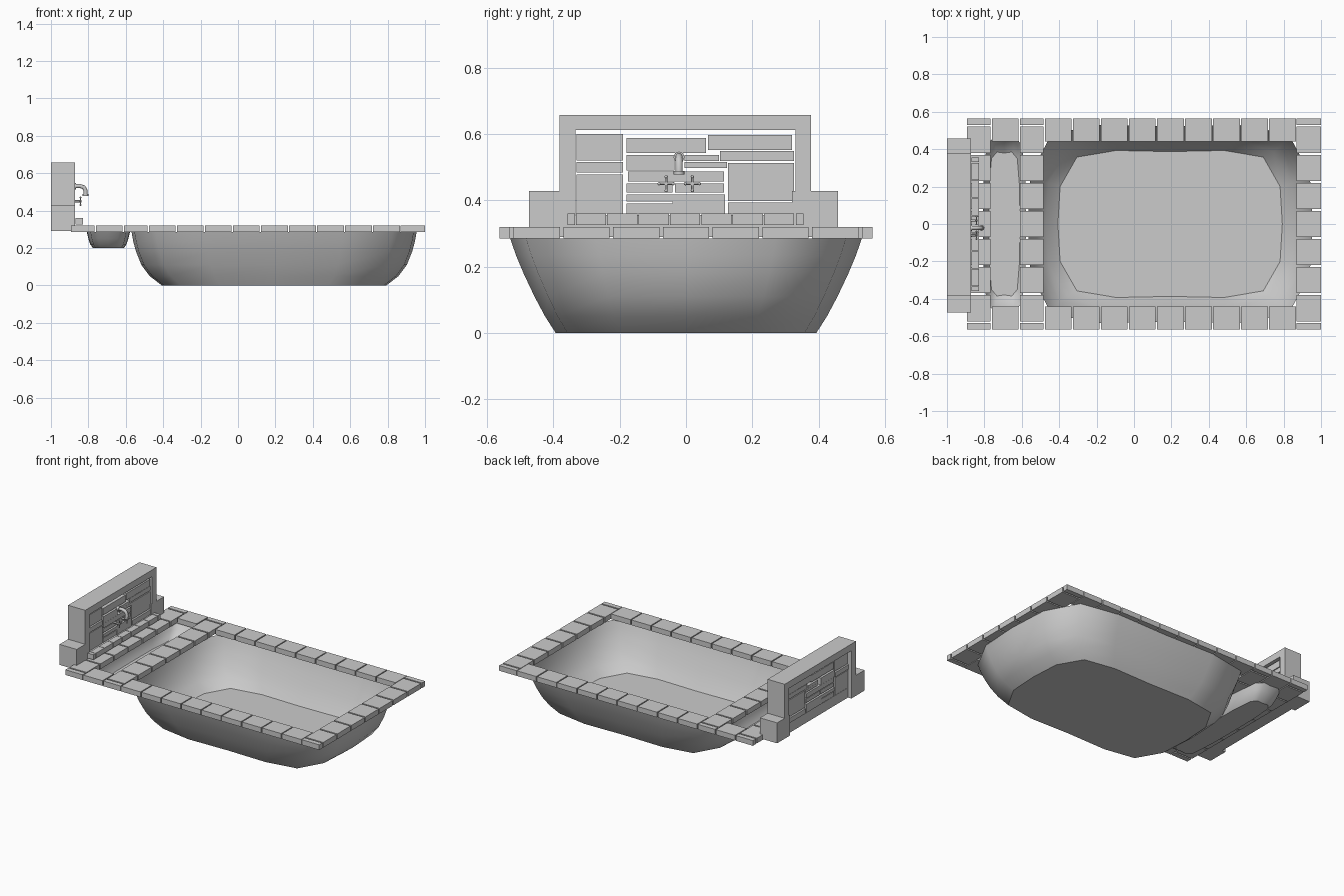
import bpy
import bmesh
from mathutils import Vector

cube = bpy.data.objects.get("Cube")
if cube:
    bpy.data.objects.remove(cube, do_unlink=True)

# One stone colour for everything
stone = bpy.data.materials.new("stone_grey")
stone.use_nodes = True
grey = (0.6, 0.6, 0.6, 1)
stone.diffuse_color = grey
stone.node_tree.nodes["Principled BSDF"].inputs["Base Color"].default_value = grey


def finish(name, bm):
    mesh = bpy.data.meshes.new(name)
    bm.to_mesh(mesh)
    bm.free()
    mesh.materials.append(stone)
    obj = bpy.data.objects.new(name, mesh)
    bpy.context.collection.objects.link(obj)
    return obj


def add_box(bm, x0, x1, y0, y1, z0, z1):
    size = Vector((x1 - x0, y1 - y0, z1 - z0))
    mid = Vector((x0 + x1, y0 + y1, z0 + z1)) / 2
    verts = bmesh.ops.create_cube(bm, size=1)["verts"]
    for v in verts:
        v.co = mid + v.co * size


def boxes(name, items):
    bm = bmesh.new()
    for item in items:
        add_box(bm, *item)
    return finish(name, bm)


def basin(name, centre_x, levels):
    """Open bowl lofted through (half_x, half_y, z) levels, floor first."""
    quarter = [(1, 0), (0.98, 0.51), (0.83, 0.91), (0.48, 1)]
    half = quarter + [(0, 0.985)] + [(-x, y) for x, y in reversed(quarter)]
    outline = half + [(x, -y) for x, y in reversed(half[1:-1])]
    bm = bmesh.new()
    rings = [[bm.verts.new((centre_x + x * hx, y * hy, z)) for x, y in outline]
             for hx, hy, z in levels]
    n = len(outline)
    for low, high in zip(rings, rings[1:]):
        for i in range(n):
            j = (i + 1) % n
            bm.faces.new((low[i], low[j], high[j], high[i])).smooth = True
    floor = bm.faces.new(list(reversed(rings[0])))
    for edge in floor.edges:
        edge.smooth = False
    return finish(name, bm)


def tube(name, points, radius):
    curve = bpy.data.curves.new(name, "CURVE")
    curve.dimensions = "3D"
    curve.bevel_depth = radius
    curve.bevel_resolution = 2
    curve.use_fill_caps = True
    curve.materials.append(stone)
    line = curve.splines.new("POLY")
    line.points.add(len(points) - 1)
    for p, co in zip(line.points, points):
        p.co = (*co, 1)
    for s in curve.splines:
        s.use_smooth = True
    obj = bpy.data.objects.new(name, curve)
    bpy.context.collection.objects.link(obj)
    return obj


# Pool bowl and small upper trough
basin("pool_basin", 0.193, [
    (0.6, 0.393, 0), (0.665, 0.425, 0.05), (0.71, 0.457, 0.11),
    (0.738, 0.49, 0.18), (0.753, 0.513, 0.235), (0.762, 0.53, 0.285)])
basin("trough_basin", -0.693, [
    (0.083, 0.385, 0.2), (0.097, 0.412, 0.22),
    (0.107, 0.44, 0.25), (0.115, 0.465, 0.285)])

# Rim tiles: three columns across, rows along both long sides
Z0, Z1, PITCH, GAP = 0.285, 0.32, 0.15, 0.005
columns = {"left_rim_tiles": (0.87, 1.0), "middle_rim_tiles": (-0.61, -0.483),
           "right_rim_tiles": (-0.893, -0.766)}
for name, (x0, x1) in columns.items():
    tiles = []
    for i in range(7):
        y = (i - 3.5) * PITCH
        tiles.append((x0, x1, y + GAP, y + PITCH - GAP, Z0, Z1))
    for s in (-1, 1):
        a, b = sorted((s * 0.53, s * 0.563))
        tiles.append((x0, x1, a, b, Z0, Z1))
    boxes(name, tiles)
for name, s in (("front_rim_tiles", -1), ("back_rim_tiles", 1)):
    y0, y1 = sorted((s * 0.44, s * 0.563))
    spans = [(-0.477 + i * PITCH, -0.334 + i * PITCH) for i in range(9)]
    spans.append((-0.76, -0.617))
    boxes(name, [(a, b, y0, y1, Z0, Z1) for a, b in spans])

# Wall frame: low end piers, posts and top beam
BACK, FACE = -1.0, -0.872
boxes("wall_piers", [(BACK, FACE, -0.473, -0.333, 0.29, 0.428),
                     (BACK, FACE, 0.32, 0.458, 0.29, 0.428)])
boxes("wall_posts", [(BACK, FACE, -0.382, -0.333, 0.428, 0.657),
                     (BACK, FACE, 0.33, 0.377, 0.428, 0.657)])
boxes("wall_beam", [(BACK, FACE, -0.333, 0.33, 0.612, 0.657)])

# Stone infill: y start, y end, z start, z end
infill = [
    (-.33, -.19, .52, .6), (-.33, -.19, .484, .515), (-.33, -.19, .36, .478),
    (-.18, .06, .543, .588), (-.18, -.035, .49, .536), (-.175, .115, .456, .487),
    (-.18, -.04, .424, .45), (-.18, -.04, .396, .418), (-.18, -.04, .36, .39),
    (-.033, .115, .424, .45), (-.04, .118, .36, .418), (.066, .32, .552, .597),
    (.103, .325, .518, .548), (-.005, .1, .518, .536), (-.005, .123, .497, .515),
    (.127, .325, .398, .512), (.127, .32, .36, .393)]
depth = (0.0, 0.006, 0.003)
boxes("wall_stones", [(-0.975 - depth[i % 3], -0.882 + depth[i % 3], *s)
                      for i, s in enumerate(infill)])
boxes("wall_base", [(-0.975, -0.872, -0.333, 0.32, 0.29, 0.356)])

# Ledge tiles at the foot of the wall
ledge = [(-0.87, -0.828, -0.332 + i * 0.0945, -0.241 + i * 0.0945, 0.326, 0.36)
         for i in range(7)]
ledge += [(-0.87, -0.828, -0.358, -0.335, 0.326, 0.36),
          (-0.87, -0.828, 0.331, 0.355, 0.326, 0.36)]
boxes("ledge_tiles", ledge)

# Spout with a flared mouth
Y = -0.021
tube("spout", [(-0.89, Y, 0.53), (-0.845, Y, 0.532), (-0.825, Y, 0.525),
               (-0.816, Y, 0.51), (-0.815, Y, 0.485)], 0.011)
tube("spout_mouth", [(-0.815, Y, 0.478), (-0.815, Y, 0.488)], 0.016)
tube("spout_flange", [(-0.885, Y, 0.53), (-0.866, Y, 0.53)], 0.017)

# Cross-shaped tap handles
for name, y in (("front_tap", -0.06), ("back_tap", 0.019)):
    x, z, r = -0.842, 0.45, 0.021
    tube(name + "_stem", [(-0.89, y, z), (x + 0.006, y, z)], 0.006)
    for part, dy, dz in (("_bar", r, 0), ("_upright", 0, r)):
        tube(name + part, [(x, y - dy, z - dz), (x, y + dy, z + dz)], 0.0035)
        for s in (-1, 1):
            bm = bmesh.new()
            bmesh.ops.create_uvsphere(bm, u_segments=10, v_segments=6, radius=0.005)
            bmesh.ops.translate(bm, verts=bm.verts,
                                vec=(x, y + s * dy, z + s * dz))
            for f in bm.faces:
                f.smooth = True
            finish(name + part + "_knob", bm)
